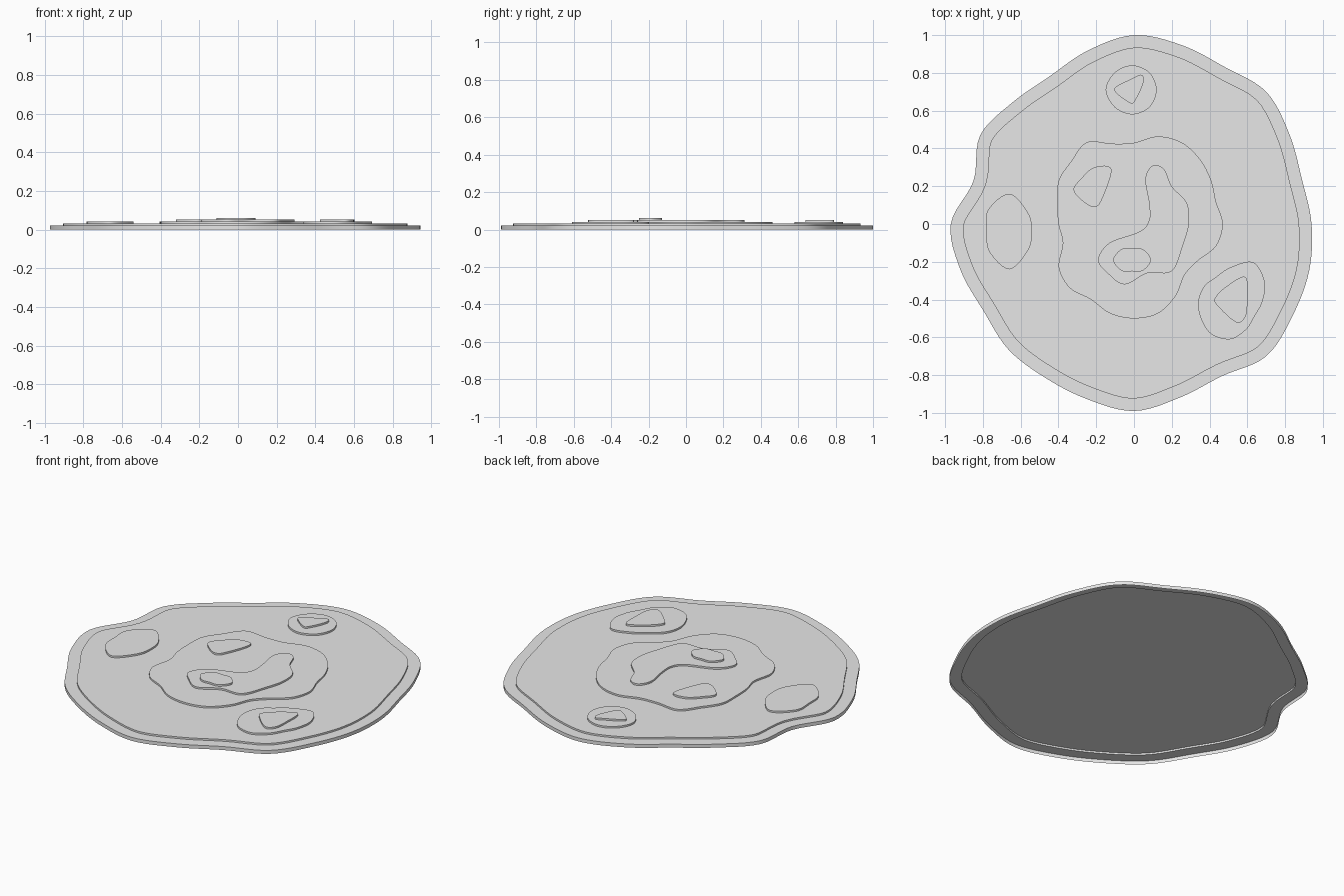
import bpy
import bmesh
import math
from mathutils import Vector

if "Cube" in bpy.data.objects:
    bpy.data.objects.remove(bpy.data.objects["Cube"], do_unlink=True)

# Single light grey for the whole terrain
grey = bpy.data.materials.new("light_grey")
grey.use_nodes = True
grey.diffuse_color = (0.8, 0.8, 0.8, 1)
grey.node_tree.nodes["Principled BSDF"].inputs["Base Color"].default_value = grey.diffuse_color

SMOOTH = 6       # samples between neighbouring outline points
STEP = 0.0103    # height of one terrace
LEDGE = 0.066    # width of the shore ledge


def smooth_outline(points):
    """Closed smooth curve through points given in hundredths of a unit."""
    pts = [Vector(p) / 100 for p in points]
    count = len(pts)
    curve = []
    for i in range(count):
        before, start, end, after = (pts[(i + k) % count] for k in (-1, 0, 1, 2))
        tangent_in = (end - before) / 2
        tangent_out = (after - start) / 2
        for s in range(SMOOTH):
            t = s / SMOOTH
            ease = t * t * (3 - 2 * t)
            curve.append(start.lerp(end, ease)
                         + tangent_in * t * (1 - t) ** 2
                         - tangent_out * t * t * (1 - t))
    return curve


def radial_outline(x, y, radii):
    """Smooth outline from radii at equal angles, anticlockwise from +x."""
    turn = math.tau / len(radii)
    return smooth_outline([(x + r * math.cos(i * turn), y + r * math.sin(i * turn))
                           for i, r in enumerate(radii)])


def inset_outline(curve, distance):
    """Move an anticlockwise outline inwards along its normals."""
    count = len(curve)
    result = []
    for i, point in enumerate(curve):
        along = (curve[(i + 1) % count] - curve[i - 1]).normalized()
        result.append(point + Vector((-along.y, along.x)) * distance)
    return result


def terrace(name, rings):
    """Shell through (curve, level) rings, capped on top and open below."""
    bm = bmesh.new()
    loops = [[bm.verts.new((p.x, p.y, level * STEP)) for p in curve]
             for curve, level in rings]
    for low, high in zip(loops, loops[1:]):
        for i in range(len(low)):
            bm.faces.new((low[i - 1], low[i], high[i], high[i - 1]))
    cap = bm.faces.new(loops[-1])
    # Turn the whole shell so that the cap faces up
    bmesh.ops.recalc_face_normals(bm, faces=bm.faces[:])
    cap.normal_update()
    if cap.normal.z < 0:
        bmesh.ops.reverse_faces(bm, faces=bm.faces[:])
    mesh = bpy.data.meshes.new(name)
    bm.to_mesh(mesh)
    bm.free()
    mesh.materials.append(grey)
    mesh.shade_smooth()
    mesh.set_sharp_from_angle(angle=math.radians(35))
    bpy.context.scene.collection.objects.link(bpy.data.objects.new(name, mesh))


def hill(name, level, curve):
    """One terrace standing on the given level."""
    terrace(name, [(curve, level), (curve, level + 1)])


# Shore and main land in one shell, with an even ledge between them
shore = radial_outline(0, 0, [
    94, 92, 95, 99, 96, 98, 100, 95, 90, 91, 94, 88,
    97, 95, 92, 94, 94, 96, 99, 95, 93, 99, 97, 96])
land = inset_outline(shore, LEDGE)
terrace("island_base", [(shore, 0), (shore, 2), (land, 2), (land, 3)])

# Lower hills standing on the main land
hill("central_plateau", 3, radial_outline(0, 0, [
    47, 45, 47, 49, 50, 48, 43, 44, 50, 47, 46, 42,
    40, 39, 46, 48, 46, 49, 50, 49, 44, 38, 39, 45]))
hill("north_hill", 3, radial_outline(-1, 71, [13, 13, 13, 13, 14, 13, 13, 13]))
hill("west_hill", 3, radial_outline(-66, -4, [12, 14, 20, 16, 12, 15, 20, 14]))
hill("southeast_hill", 3, radial_outline(51, -41, [
    17, 21, 24, 18, 15, 16, 17, 18, 20, 20, 17, 15]))

# Upper hills, one step higher
hill("curved_ridge", 4, smooth_outline([
    (10, 31), (16, 29), (20, 20), (28, 11), (29, 0), (26, -11), (20, -25),
    (7, -26), (-5, -32), (-14, -26), (-19, -19), (-13, -10), (3, -4),
    (8, 2), (8, 11), (6, 24)]))
hill("northwest_knoll", 4, smooth_outline([
    (-21, 30), (-12, 29), (-17, 13), (-21, 9), (-27, 12), (-32, 18), (-28, 24)]))
hill("north_hilltop", 4, smooth_outline([
    (4, 79), (5, 75), (1, 66), (-2, 64), (-10, 70), (-9, 73), (-1, 77)]))
hill("southeast_hilltop", 4, smooth_outline([
    (59, -28), (60, -40), (59, -49), (54, -52), (44, -43), (43, -39), (49, -33)]))

# Highest point, on the ridge
hill("summit", 5, radial_outline(-1, -19, [10, 8, 6, 8, 10, 8, 6, 8]))
